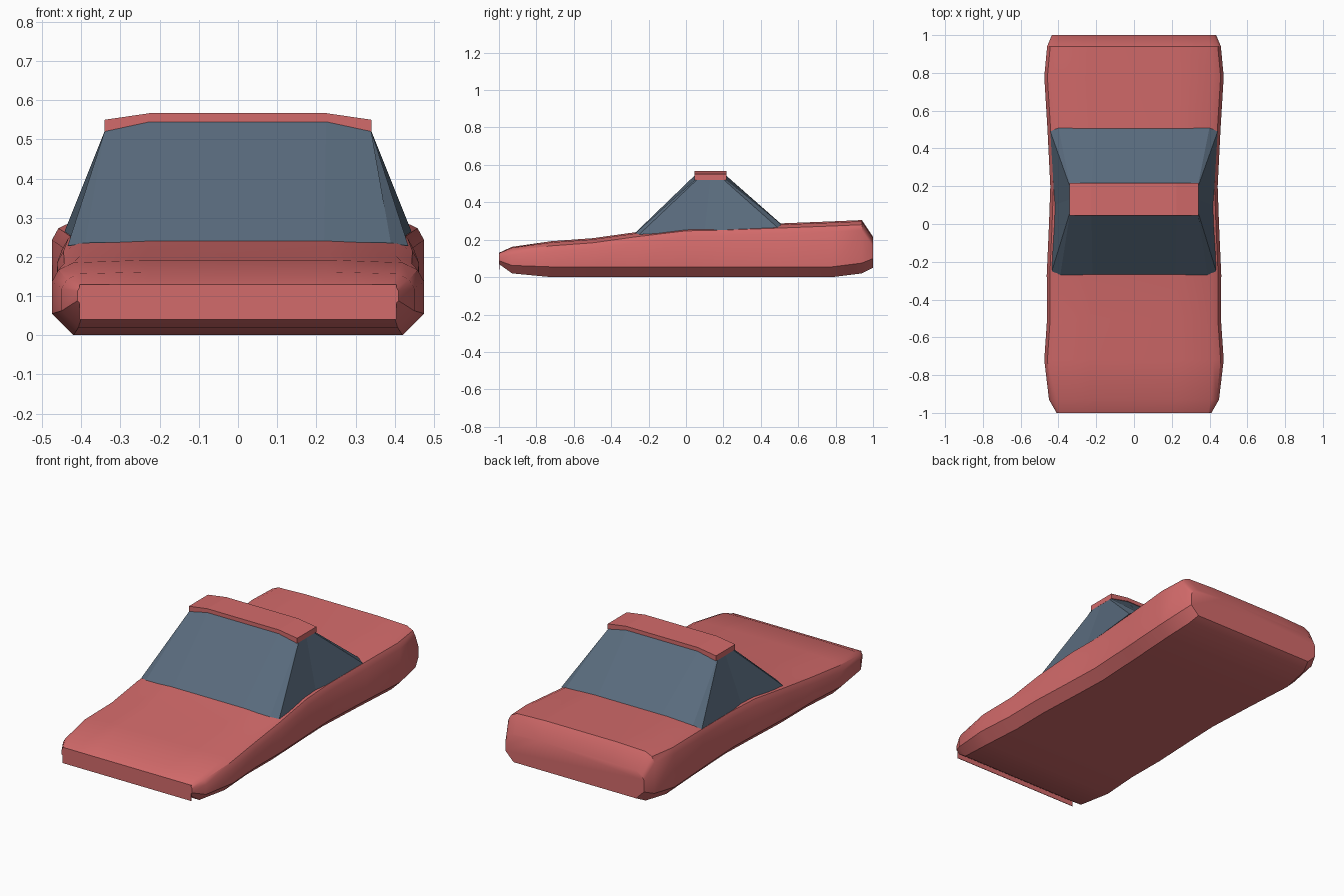
import bpy
import bmesh
import math

cube = bpy.data.objects.get("Cube")
if cube:
    bpy.data.objects.remove(cube, do_unlink=True)


def make_material(name, color):
    mat = bpy.data.materials.new(name)
    mat.use_nodes = True
    mat.diffuse_color = color
    mat.node_tree.nodes["Principled BSDF"].inputs["Base Color"].default_value = color
    return mat


red = make_material("body red", (0.65, 0.145, 0.145, 1))
glass = make_material("slate glass", (0.10, 0.147, 0.205, 1))


def mirrored(half):
    """Close a right-to-left ring from its +x half."""
    return half + [(-x, y, z) for x, y, z in reversed(half)]


def loft(name, rings, mat, smooth_angle=None):
    """Skin a list of equal rings and cap both ends."""
    bm = bmesh.new()
    loops = [[bm.verts.new(p) for p in ring] for ring in rings]
    for a, b in zip(loops, loops[1:]):
        for i in range(len(a)):
            j = (i + 1) % len(a)
            bm.faces.new((a[i], a[j], b[j], b[i]))
    bm.faces.new(loops[0])
    bm.faces.new(loops[-1])
    bmesh.ops.recalc_face_normals(bm, faces=bm.faces)
    mesh = bpy.data.meshes.new(name)
    bm.to_mesh(mesh)
    bm.free()
    obj = bpy.data.objects.new(name, mesh)
    bpy.context.collection.objects.link(obj)
    mesh.materials.append(mat)
    if smooth_angle:
        bpy.ops.object.select_all(action='DESELECT')
        obj.select_set(True)
        bpy.context.view_layer.objects.active = obj
        bpy.ops.object.shade_smooth_by_angle(angle=math.radians(smooth_angle))
    return obj


# Body: chamfered sections along the length
def body_section(y, width, bottom, top):
    edge = min(0.055, 0.3 * (top - bottom))
    return mirrored([
        (width - edge, y, bottom),
        (width, y, bottom + edge),
        (width, y, top - edge),
        (width - 0.3 * edge, y, top - 0.45 * edge),
        (width - edge, y, top - 0.12 * edge),
        (width * 0.5, y, top),
    ])


stations = [  # y, half width, bottom, top
    (-1.0, 0.41, 0.07, 0.13),
    (-0.93, 0.45, 0.02, 0.162),
    (-0.72, 0.475, 0, 0.192),
    (-0.5, 0.46, 0, 0.208),
    (-0.27, 0.462, 0, 0.24),
    (0.0, 0.45, 0, 0.272),
    (0.2, 0.443, 0, 0.276),
    (0.5, 0.458, 0, 0.287),
    (0.78, 0.475, 0, 0.298),
    (0.94, 0.46, 0.02, 0.305),
    (1.0, 0.435, 0.05, 0.215),
]
loft("body", [body_section(*s) for s in stations], red, 35)

# Thin plate across the nose
plate = [[(x, y, z) for x, z in ((-0.405, 0.04), (0.405, 0.04), (0.405, 0.13), (-0.405, 0.13))]
         for y in (-1.0, -0.997)]
loft("nose_plate", plate, red)

# Glass cabin: wide base ring up to the roof ring
base = mirrored([
    (0.22, -0.27, 0.238), (0.39, -0.27, 0.236), (0.435, -0.25, 0.228),
    (0.42, 0.1, 0.248), (0.443, 0.49, 0.265), (0.40, 0.51, 0.28), (0.2, 0.51, 0.283),
])
crown = mirrored([
    (0.225, 0.05, 0.547), (0.34, 0.05, 0.522), (0.34, 0.06, 0.522),
    (0.34, 0.13, 0.522), (0.34, 0.2, 0.522), (0.34, 0.21, 0.522), (0.225, 0.21, 0.547),
])
loft("cabin_glass", [base, crown], glass)

# Roof slab with sloping ends
roof = [mirrored([(0.225, y, 0.545), (0.341, y, 0.52), (0.341, y, 0.55), (0.225, y, 0.567)])
        for y in (0.045, 0.217)]
loft("roof", roof, red)
